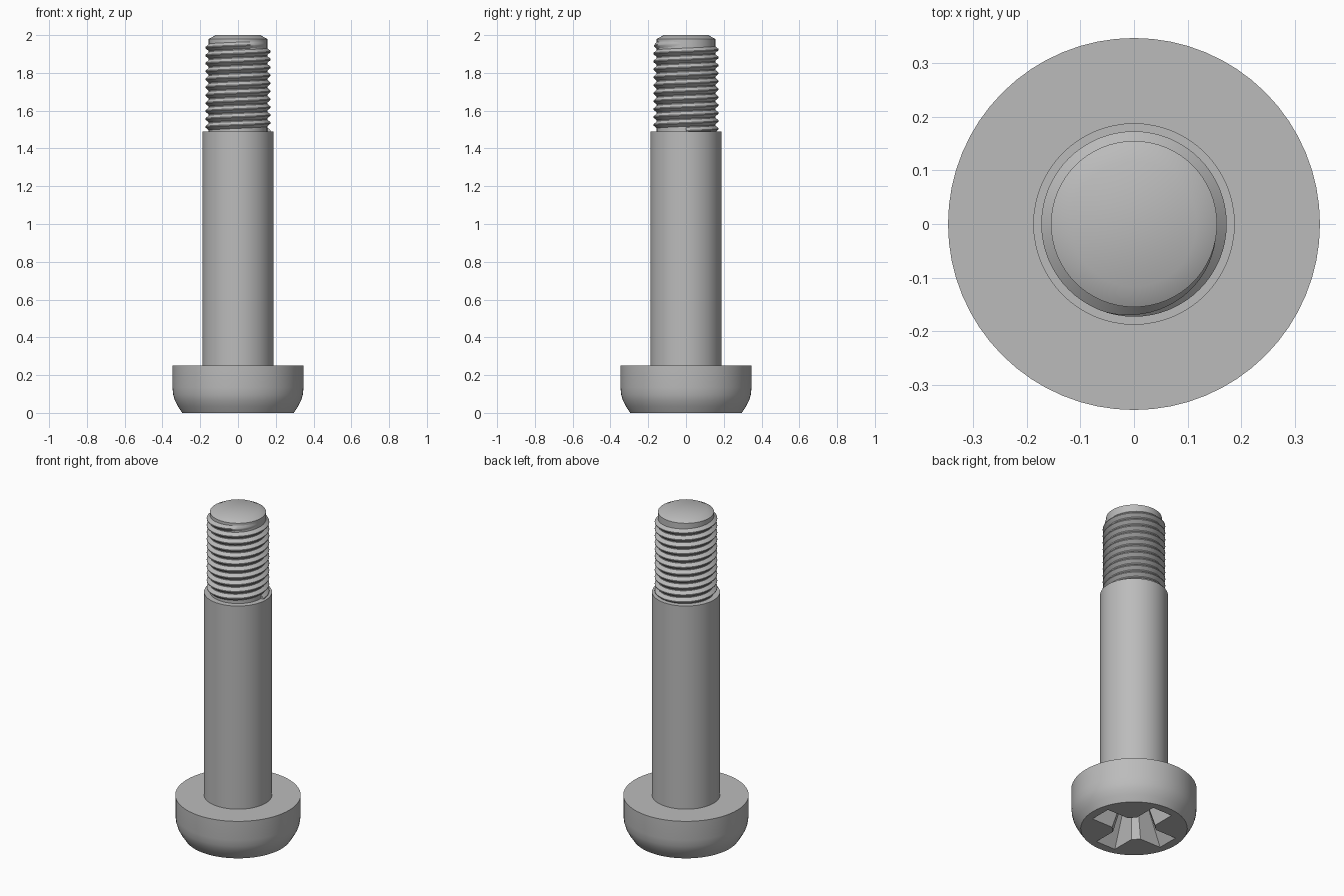
import bpy, bmesh
from math import sin, cos, pi, tau, radians

cube = bpy.data.objects.get("Cube")
if cube:
    bpy.data.objects.remove(cube)

steel = bpy.data.materials.new("grey_steel")
steel.use_nodes = True
GREY = (0.5, 0.5, 0.5, 1)
steel.diffuse_color = GREY
steel.node_tree.nodes["Principled BSDF"].inputs["Base Color"].default_value = GREY

SEG = 64


def finish(name, bm, angle=30):
    bmesh.ops.recalc_face_normals(bm, faces=bm.faces)
    mesh = bpy.data.meshes.new(name)
    bm.to_mesh(mesh)
    bm.free()
    mesh.materials.append(steel)
    obj = bpy.data.objects.new(name, mesh)
    bpy.context.collection.objects.link(obj)
    smooth(obj, angle)
    return obj


def smooth(obj, angle):
    bpy.ops.object.select_all(action="DESELECT")
    obj.select_set(True)
    bpy.context.view_layer.objects.active = obj
    bpy.ops.object.shade_smooth_by_angle(angle=radians(angle))


def loft(bm, rings):
    """Join closed loops of points and cap both ends."""
    loops = [[bm.verts.new(p) for p in ring] for ring in rings]
    for a, b in zip(loops, loops[1:]):
        n = len(a)
        for i in range(n):
            j = (i + 1) % n
            bm.faces.new((a[i], a[j], b[j], b[i]))
    bm.faces.new(loops[0][::-1])
    bm.faces.new(loops[-1])


def lathe(name, profile, angle=30):
    bm = bmesh.new()
    loft(bm, [[(r * cos(tau * i / SEG), r * sin(tau * i / SEG), z)
               for i in range(SEG)] for r, z in profile])
    return finish(name, bm, angle)


def cross_loop(length, width, inner, z):
    """Four-armed outline with blunted inner corners."""
    pts = []
    for k in range(4):
        c, s = cos(k * pi / 2), sin(k * pi / 2)
        for x, y in ((inner, -width), (length, -width), (length, width), (inner, width)):
            pts.append((x * c - y * s, x * s + y * c, z))
    return pts


# Head, rounded towards the driving face
head = lathe("head", [(0.295, 0), (0.318, 0.035), (0.334, 0.065), (0.343, 0.095),
                      (0.347, 0.135), (0.347, 0.25)])

# Tapered cross recess cut into the head
bm = bmesh.new()
loft(bm, [cross_loop(0.25, 0.068, 0.105, -0.01), cross_loop(0.13, 0.032, 0.055, 0.19)])
cutter = finish("recess_cutter", bm)
cutter.hide_render = True
cut = head.modifiers.new("recess", "BOOLEAN")
cut.operation = "DIFFERENCE"
cut.solver = "EXACT"
cut.object = cutter
bpy.context.view_layer.objects.active = head
bpy.ops.object.modifier_apply(modifier=cut.name)
bpy.data.objects.remove(cutter)
smooth(head, 30)

# Plain shank
lathe("shank", [(0.188, 0.245), (0.188, 1.49)])

# Threaded core with chamfered tip
lathe("threaded_core", [(0.155, 1.48), (0.155, 1.98), (0.117, 2.0)])

# Helical thread ridge, running out at the tip
PITCH, TURNS, START = 0.042, 11, 1.493
ROOT, CREST = 0.153, 0.173
steps = TURNS * SEG
rings = []
for i in range(steps + 1):
    a = tau * i / SEG
    z = START + PITCH * i / SEG
    fade = min(1, (steps - i) / (SEG * 0.3))
    r = ROOT + (CREST - ROOT) * fade
    rings.append([(q * cos(a), q * sin(a), z + h * PITCH)
                  for q, h in ((ROOT, -0.48), (r, -0.06), (r, 0.06), (ROOT, 0.48))])
bm = bmesh.new()
loft(bm, rings)
finish("thread", bm)
